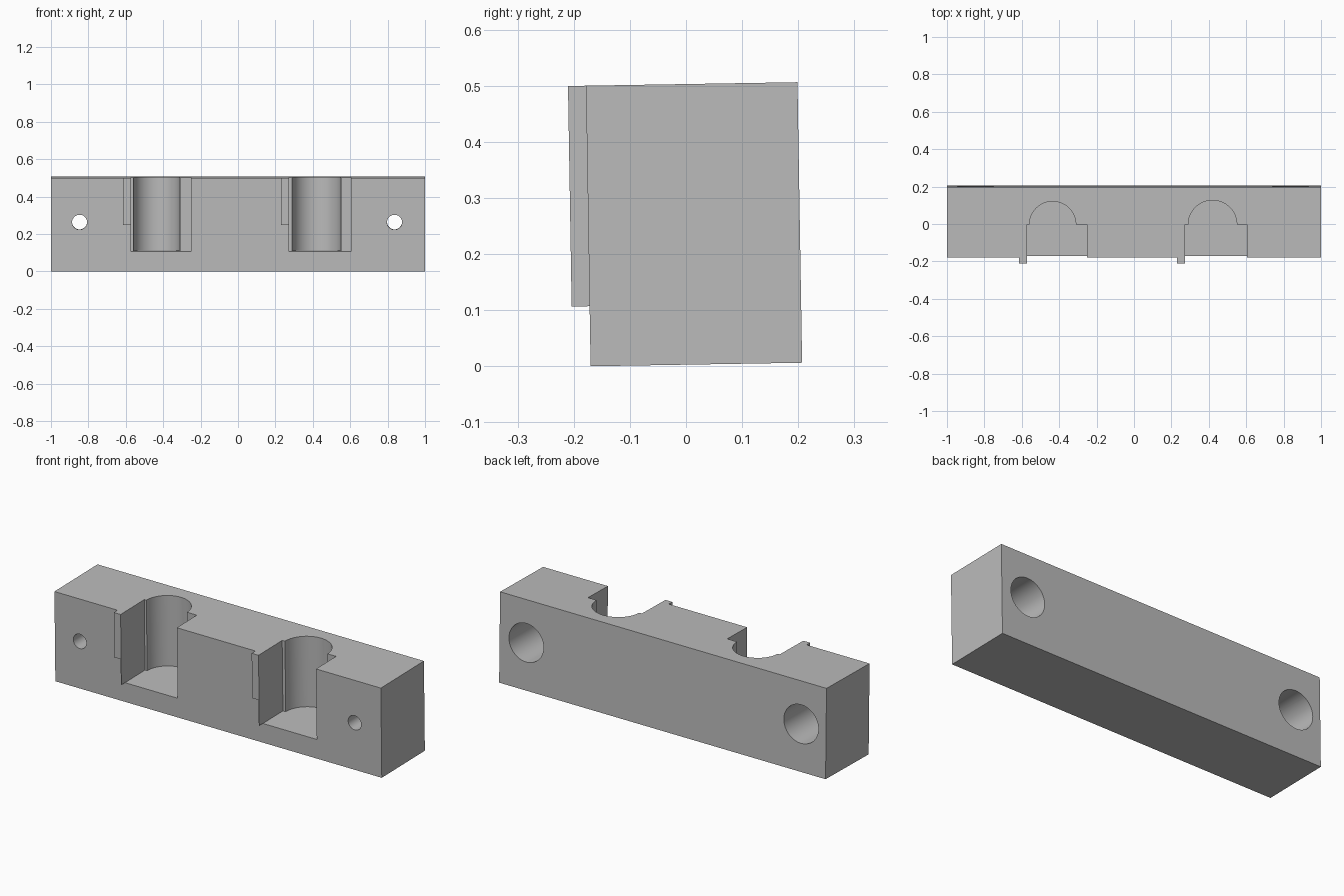
import bpy, bmesh, math
from mathutils import Matrix

if "Cube" in bpy.data.objects:
    bpy.data.objects.remove(bpy.data.objects["Cube"])

DEPTH, HEIGHT, FLOOR = 0.377, 0.5, 0.107
# the whole part leans slightly about its lower front edge
LEAN = Matrix.Translation((0, -0.17, 0)) @ Matrix.Rotation(math.radians(0.95), 4, 'X')

grey = bpy.data.materials.new("plain grey")
grey.use_nodes = True
grey.diffuse_color = (0.5, 0.5, 0.5, 1)
grey.node_tree.nodes["Principled BSDF"].inputs["Base Color"].default_value = (0.5, 0.5, 0.5, 1)


def finish(name, bm):
    bmesh.ops.recalc_face_normals(bm, faces=bm.faces)
    bm.transform(LEAN)
    mesh = bpy.data.meshes.new(name)
    bm.to_mesh(mesh)
    bm.free()
    mesh.materials.append(grey)
    obj = bpy.data.objects.new(name, mesh)
    bpy.context.collection.objects.link(obj)
    return obj


def prism(name, outline, z0, z1):
    bm = bmesh.new()
    face = bm.faces.new([bm.verts.new((x, y, z0)) for x, y in outline])
    ext = bmesh.ops.extrude_face_region(bm, geom=[face])
    verts = [v for v in ext["geom"] if isinstance(v, bmesh.types.BMVert)]
    bmesh.ops.translate(bm, verts=verts, vec=(0, 0, z1 - z0))
    return finish(name, bm)


def box(name, x0, x1, y0, y1, z0, z1):
    return prism(name, [(x0, y0), (x1, y0), (x1, y1), (x0, y1)], z0, z1)


def bore(name, x, z, radius, y0, y1):
    bm = bmesh.new()
    bmesh.ops.create_cone(bm, cap_ends=True, segments=64, radius1=radius, radius2=radius, depth=y1 - y0)
    bm.transform(Matrix.Translation((x, (y0 + y1) / 2, z)) @ Matrix.Rotation(math.pi / 2, 4, 'X'))
    return finish(name, bm)


def cut(body, cutter):
    cutter.hide_render = True
    mod = body.modifiers.new("cut", 'BOOLEAN')
    mod.operation, mod.solver, mod.object = 'DIFFERENCE', 'EXACT', cutter
    bpy.context.view_layer.objects.active = body
    bpy.ops.object.modifier_apply(modifier=mod.name)
    bpy.data.objects.remove(cutter)


body = box("clamp_block", -1, 1, 0, DEPTH, 0, HEIGHT)

# round-backed pockets, each with a raised tab and a thin lip beside it
for side, left, right, centre, radius in (("right", -0.572, -0.25, -0.435, 0.124),
                                          ("left", 0.273, 0.603, 0.42, 0.13)):
    back = 0.175
    arc = [(centre + radius * math.cos(math.pi * i / 40), back + radius * math.sin(math.pi * i / 40))
           for i in range(41)]
    outline = [(left, -0.1), (right, -0.1), (right, back)] + arc + [(left, back)]
    cut(body, prism("pocket_cutter", outline, FLOOR, HEIGHT + 0.1))
    box(side + "_tab", left - 0.042, left - 0.003, -0.032, 0, 0.25, HEIGHT)
    box(side + "_lip", left - 0.003, left, -0.032, 0, FLOOR, HEIGHT)

# screw holes, widened from the back
for x in (-0.847, 0.837):
    cut(body, bore("screw_cutter", x, 0.263, 0.04, -0.1, DEPTH + 0.1))
    cut(body, bore("counterbore_cutter", x, 0.263, 0.106, DEPTH - 0.27, DEPTH + 0.1))

bpy.ops.object.select_all(action='DESELECT')
body.select_set(True)
bpy.context.view_layer.objects.active = body
bpy.ops.object.shade_smooth_by_angle(angle=math.radians(30))
